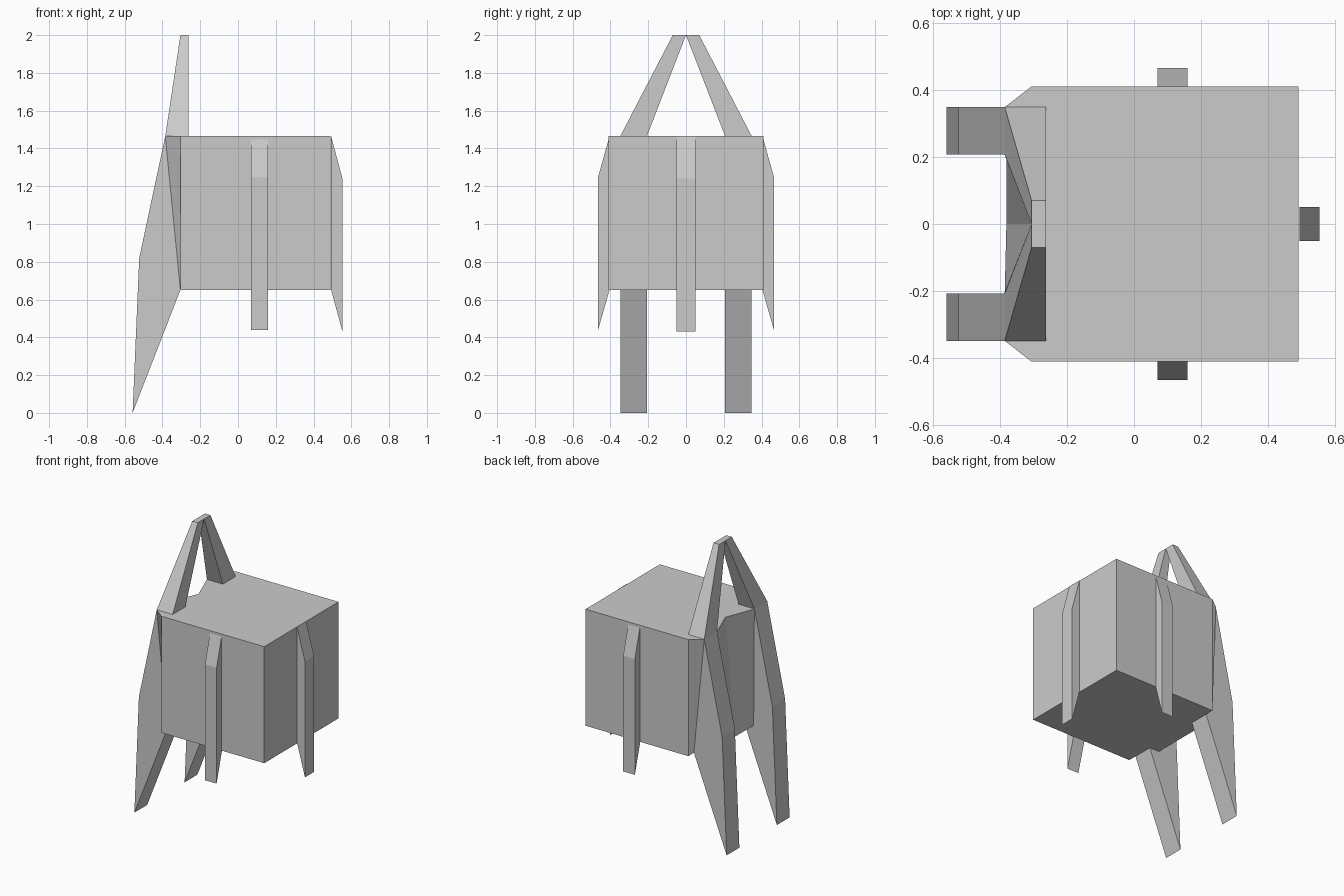
import bpy, bmesh

if "Cube" in bpy.data.objects:
    bpy.data.objects.remove(bpy.data.objects["Cube"])


def loft(name, lower, upper):
    """Solid between two matching 3D loops."""
    n = len(lower)
    bm = bmesh.new()
    a = [bm.verts.new(p) for p in lower]
    b = [bm.verts.new(p) for p in upper]
    bm.faces.new(a[::-1])
    bm.faces.new(b)
    for i in range(n):
        j = (i + 1) % n
        bm.faces.new((a[i], a[j], b[j], b[i]))
    bmesh.ops.recalc_face_normals(bm, faces=bm.faces)
    me = bpy.data.meshes.new(name)
    bm.to_mesh(me)
    bm.free()
    ob = bpy.data.objects.new(name, me)
    bpy.context.collection.objects.link(ob)
    return ob


def mirrored(half):
    """Complete an outline across y = 0; its last point lies on the axis."""
    return half + [(x, -y) for x, y in half[-2::-1]]


Z0, Z1 = 0.65, 1.465

# Box body with tapered back corners and a notch between the rear legs
bottom = mirrored([(0.49, 0.41), (-0.305, 0.41), (-0.305, 0.348),
                   (-0.305, 0.21), (-0.38, 0.205), (-0.38, 0)])
top = mirrored([(0.49, 0.41), (-0.305, 0.41), (-0.385, 0.348),
                (-0.385, 0.21), (-0.385, 0.205), (-0.305, 0)])
loft("body", [(x, y, Z0) for x, y in bottom], [(x, y, Z1) for x, y in top])

leg_profile = [(-0.385, Z1), (-0.523, 0.82), (-0.558, 0), (-0.305, Z0)]
fin_profile = [(0, Z1), (0.06, 1.25), (0.06, 0.44), (0, Z0)]

for s, side in ((1, "left"), (-1, "right")):
    # Long bent rear leg
    loft("rear_leg_" + side,
         [(x, s * 0.207, z) for x, z in leg_profile],
         [(x, s * 0.348, z) for x, z in leg_profile])
    # Leaning arm of the A-frame on top
    loft("frame_arm_" + side,
         [(-0.385, s * 0.207, Z1), (-0.262, s * 0.207, Z1),
          (-0.262, s * 0.348, Z1), (-0.385, s * 0.348, Z1)],
         [(-0.305, 0, 2), (-0.262, 0, 2),
          (-0.262, s * 0.07, 2), (-0.305, s * 0.07, 2)])
    # Short side fin
    loft("side_fin_" + side,
         [(0.07, s * (0.405 + d), z) for d, z in fin_profile],
         [(0.16, s * (0.405 + d), z) for d, z in fin_profile])

# Fin on the end opposite the legs
loft("end_fin",
     [(0.493 + d, -0.05, z - 0.01 * (d > 0)) for d, z in fin_profile],
     [(0.493 + d, 0.05, z - 0.01 * (d > 0)) for d, z in fin_profile])
